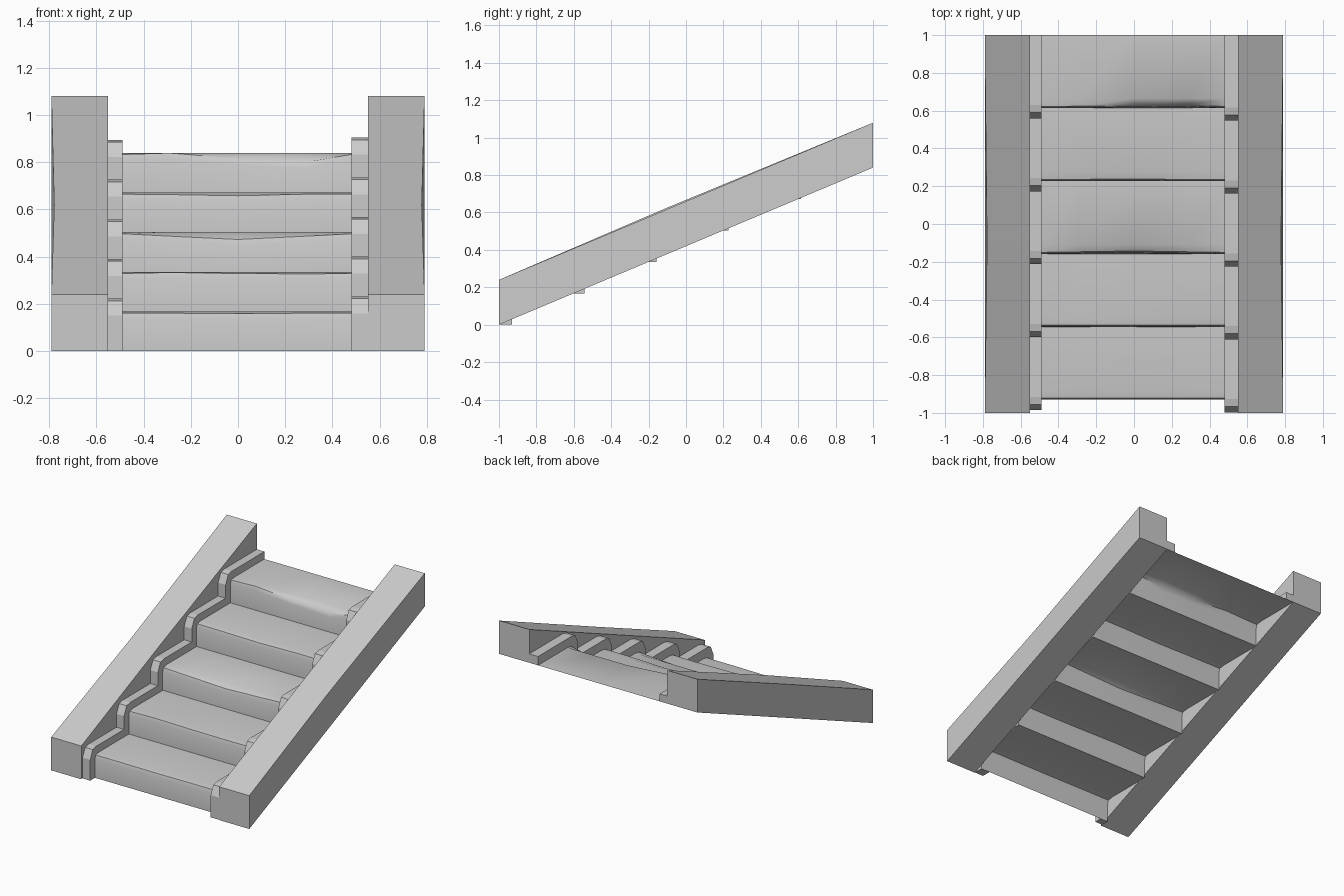
import bpy, bmesh

if "Cube" in bpy.data.objects:
    bpy.data.objects.remove(bpy.data.objects["Cube"])

STEPS, RISE, RUN = 5, 0.168, 0.386


def make_object(name, verts, faces, smooth=False, fix=True):
    mesh = bpy.data.meshes.new(name)
    mesh.from_pydata(verts, [], faces)
    if fix:
        bm = bmesh.new()
        bm.from_mesh(mesh)
        bmesh.ops.recalc_face_normals(bm, faces=bm.faces)
        bm.to_mesh(mesh)
        bm.free()
    obj = bpy.data.objects.new(name, mesh)
    bpy.context.collection.objects.link(obj)
    if smooth:
        bpy.ops.object.select_all(action='DESELECT')
        obj.select_set(True)
        bpy.context.view_layer.objects.active = obj
        bpy.ops.object.shade_smooth_by_angle(angle=0.6)
    return obj


def loft(name, rings, smooth=False):
    """Closed solid through rings of equal length."""
    n = len(rings[0])
    verts = [v for r in rings for v in r]
    faces = [tuple(range(n)), tuple(range(len(verts) - n, len(verts)))]
    for k in range(len(rings) - 1):
        for i in range(n):
            j = (i + 1) % n
            faces.append((k*n + i, k*n + j, k*n + n + j, k*n + n + i))
    return make_object(name, verts, faces, smooth)


def stair_profile(y0, shape, top):
    """Repeat one step's nosing outline up the flight."""
    pts = [(y0, 0.0)]
    for i in range(STEPS):
        pts += [(y0 + i*RUN + dy, i*RISE + dz) for dy, dz in shape]
        end = 1.0 if i == STEPS - 1 else y0 + (i + 1)*RUN
        pts.append((end, i*RISE + top))
    return pts


# Sloped side beams with slightly worn outer top edges
for side, label in ((-1, "left"), (1, "right")):
    rings = []
    for y, wear in ((-1, 0), (-0.1, 0.012), (1, 0)):
        z = (y + 1)*0.42
        bump = 0.008 if wear and side < 0 else 0
        rings.append([(side*0.55, y, z), (side*0.79, y, z),
                      (side*(0.79 - wear), y, z + 0.24),
                      (side*0.55, y, z + 0.24 + bump)])
    loft(label + "_side_beam", rings)

# Worn treads and risers as one folded sheet
xs = (-0.55, -0.49, -0.29, 0, 0.29, 0.48, 0.55)
dips = ((0, .002, 0), (-.004, 0, .002), (.01, .024, .01),
        (.002, .007, 0), (-.006, .018, .032))
tread_shape = ((0, 0.135), (0.008, 0.161), (0.05, 0.168))
profile = stair_profile(-0.93, tread_shape, RISE)
verts = []
for k, (y, z) in enumerate(profile):
    step, part = divmod(k - 1, 4)
    for j, x in enumerate(xs):
        d = dips[step][j - 2] if k and part in (0, 1) and 2 <= j <= 4 else 0
        verts.append((x, y + abs(d)*0.3, z - d))
n = len(xs)
faces = [(i*n + j, i*n + j + 1, (i + 1)*n + j + 1, (i + 1)*n + j)
         for i in range(len(profile) - 1) for j in range(n - 1)]
make_object("treads_and_risers", verts, faces, smooth=True, fix=False)

# Raised stepped trims along both ends of the treads
trim_shape = ((0, 0.15), (0.03, 0.213), (0.07, 0.222))
for label, x0, x1, y0, lift in (("left", -0.55, -0.49, -0.985, 0),
                                ("right", 0.48, 0.55, -0.997, 0.01)):
    upper = stair_profile(y0, [(a, b + lift) for a, b in trim_shape], 0.222 + lift)
    lower = stair_profile(-0.93, tread_shape, RISE)
    m = len(upper)
    rings = [[(x0, *u), (x1, *u), (x1, *l), (x0, *l)] for u, l in zip(upper, lower)]
    loft(label + "_stepped_trim", rings)
